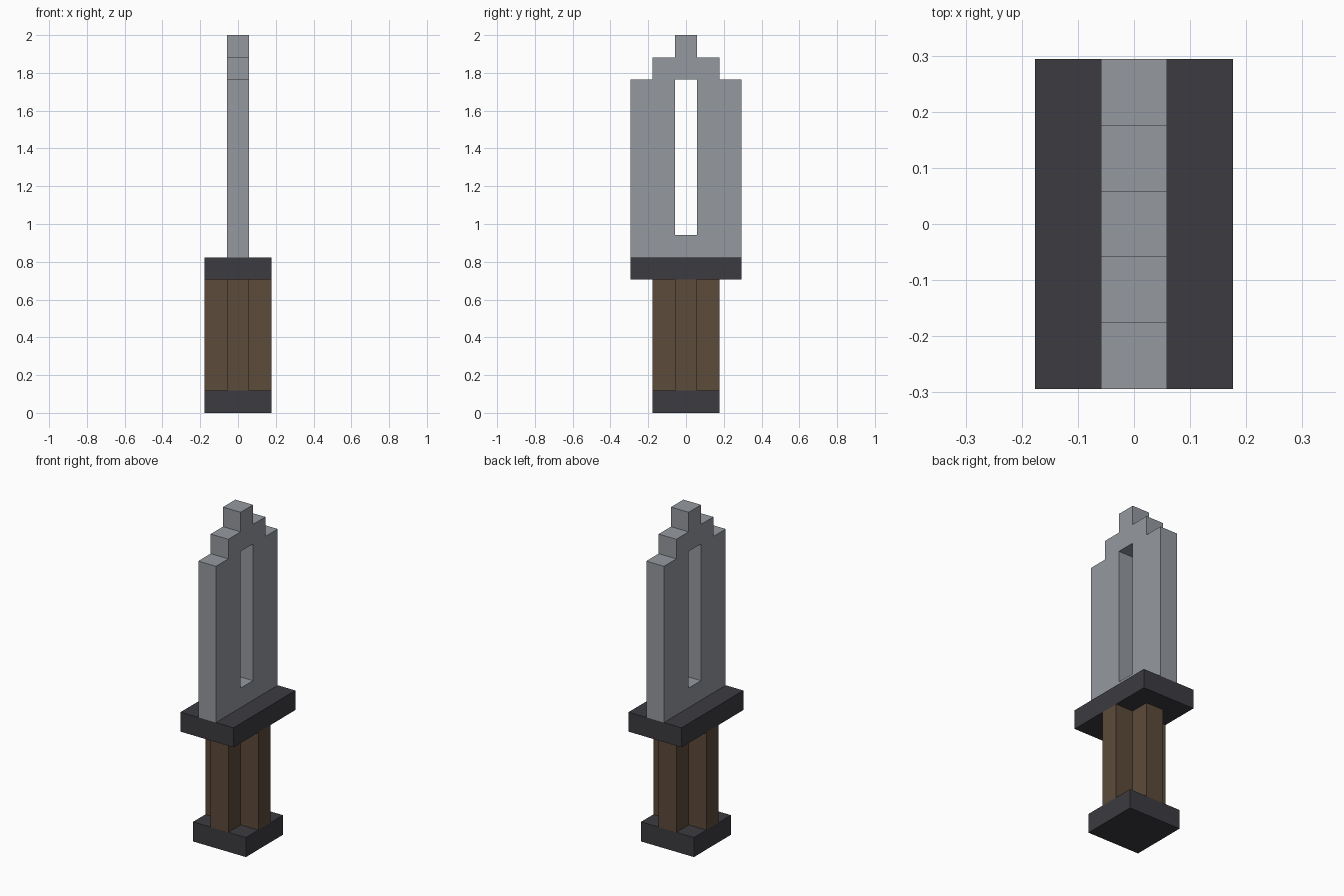
import bpy
import bmesh
from mathutils import Vector

default = bpy.data.objects.get("Cube")
if default:
    bpy.data.objects.remove(default, do_unlink=True)

U = 2 / 17  # one block of the stepped design


def material(name, color):
    mat = bpy.data.materials.new(name)
    mat.use_nodes = True
    mat.diffuse_color = (*color, 1)
    mat.node_tree.nodes["Principled BSDF"].inputs["Base Color"].default_value = (*color, 1)
    return mat


metal = material("blade grey", (0.30, 0.32, 0.35))
dark = material("dark fittings", (0.045, 0.044, 0.052))
wood = material("brown grip", (0.107, 0.069, 0.042))


def prism(name, loops, to_3d, depth, mat):
    """Fill outline loops (inner loops are holes) and extrude them by depth."""
    bm = bmesh.new()
    edges = []
    for loop in loops:
        verts = [bm.verts.new(Vector(to_3d(a, b)) * U) for a, b in loop]
        edges += [bm.edges.new((v, verts[i - 1])) for i, v in enumerate(verts)]
    bmesh.ops.triangle_fill(bm, edges=edges, use_beauty=True)
    out = bmesh.ops.extrude_face_region(bm, geom=bm.faces[:], use_keep_orig=True)
    moved = [g for g in out["geom"] if isinstance(g, bmesh.types.BMVert)]
    bmesh.ops.translate(bm, verts=moved, vec=Vector(depth) * U)
    bmesh.ops.recalc_face_normals(bm, faces=bm.faces[:])
    mesh = bpy.data.meshes.new(name)
    bm.to_mesh(mesh)
    bm.free()
    mesh.materials.append(mat)
    obj = bpy.data.objects.new(name, mesh)
    bpy.context.collection.objects.link(obj)
    return obj


def mirrored(half):
    """Close a right-hand half outline with its mirror image."""
    return half + [(-a, b) for a, b in reversed(half)]


def slab(name, half_x, half_y, bottom, mat):
    outline = mirrored([(half_x, -half_y), (half_x, half_y)])
    return prism(name, [outline], lambda a, b: (a, b, bottom), (0, 0, 1), mat)


# Pommel and guard
slab("pommel", 1.5, 1.5, 0, dark)
slab("guard", 1.5, 2.5, 6, dark)

# Grip with a cross-shaped section
cross = mirrored([(.5, -1.5), (.5, -.5), (1.5, -.5), (1.5, .5), (.5, .5), (.5, 1.5)])
prism("grip", [cross], lambda a, b: (a, b, 1), (0, 0, 5), wood)

# Stepped blade with a long slot
blade = mirrored([(2.5, 7), (2.5, 15), (1.5, 15), (1.5, 16), (.5, 16), (.5, 17)])
slot = mirrored([(.5, 8), (.5, 15)])
prism("blade", [blade, slot], lambda a, b: (-.5, a, b), (1, 0, 0), metal)
